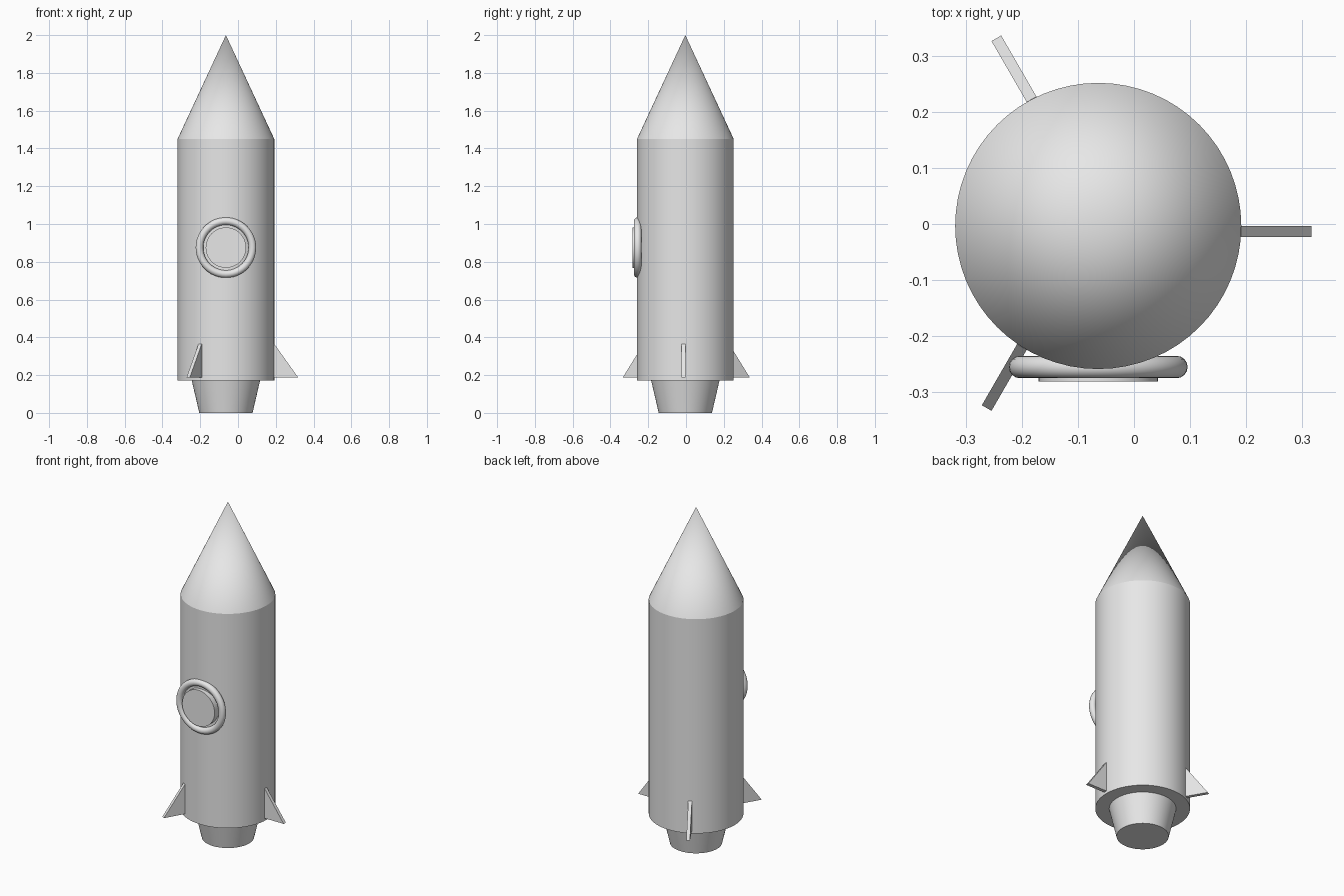
import bpy, bmesh
from math import pi, radians
from mathutils import Matrix, Vector

AXIS = Vector((-0.064, -0.0035, 0))   # rocket centre line
R = 0.256                             # hull radius

cube = bpy.data.objects.get("Cube")
if cube:
    bpy.data.objects.remove(cube)

grey = bpy.data.materials.new("hull_grey")
grey.use_nodes = True
colour = (0.8, 0.8, 0.8, 1)
grey.diffuse_color = colour
grey.node_tree.nodes["Principled BSDF"].inputs["Base Color"].default_value = colour


def finish(obj, name, smooth=True):
    obj.name = obj.data.name = name
    obj.data.materials.append(grey)
    if smooth:
        bpy.ops.object.shade_smooth_by_angle(angle=radians(30))
    return obj


def section(name, r_low, r_high, z_low, z_high):
    """Upright tapered section on the centre line."""
    bpy.ops.mesh.primitive_cone_add(
        vertices=64, radius1=r_low, radius2=r_high, depth=z_high - z_low,
        location=AXIS + Vector((0, 0, (z_low + z_high) / 2)))
    return finish(bpy.context.object, name)


# Hull, from the engine up to the tip
section("engine_nozzle", 0.141, 0.181, 0, 0.172)
section("tail_section", R, R, 0.172, 0.32)
section("body", R, R, 0.32, 1.45)
section("nose_cone", R, 0, 1.45, 2.0)

# Porthole on the front
window = AXIS + Vector((0, -0.2525, 0.875))
bpy.ops.mesh.primitive_torus_add(
    major_radius=0.14, minor_radius=0.02, major_segments=48, minor_segments=16,
    location=window, rotation=(pi / 2, 0, 0))
finish(bpy.context.object, "porthole_rim")
bpy.ops.mesh.primitive_cylinder_add(
    vertices=48, radius=0.107, depth=0.08,
    location=window + Vector((0, 0.014, 0)), rotation=(pi / 2, 0, 0))
finish(bpy.context.object, "porthole_glass")


# Three triangular fins, spaced evenly round the tail
def fin(index):
    profile = [(0.245, 0.188), (0.382, 0.188), (R, 0.365), (0.245, 0.365)]
    bm = bmesh.new()
    face = bm.faces.new([bm.verts.new((x, 0, z)) for x, z in profile])
    side = bmesh.ops.extrude_face_region(bm, geom=[face])["geom"]
    bmesh.ops.translate(bm, vec=(0, -0.02, 0),
                        verts=[v for v in side if isinstance(v, bmesh.types.BMVert)])
    bmesh.ops.recalc_face_normals(bm, faces=bm.faces)
    bm.transform(Matrix.Translation(AXIS) @ Matrix.Rotation(index * 2 * pi / 3, 4, "Z"))
    mesh = bpy.data.meshes.new("fin")
    bm.to_mesh(mesh)
    bm.free()
    obj = bpy.data.objects.new("fin", mesh)
    bpy.context.collection.objects.link(obj)
    finish(obj, f"fin_{index + 1}", smooth=False)


for i in range(3):
    fin(i)
